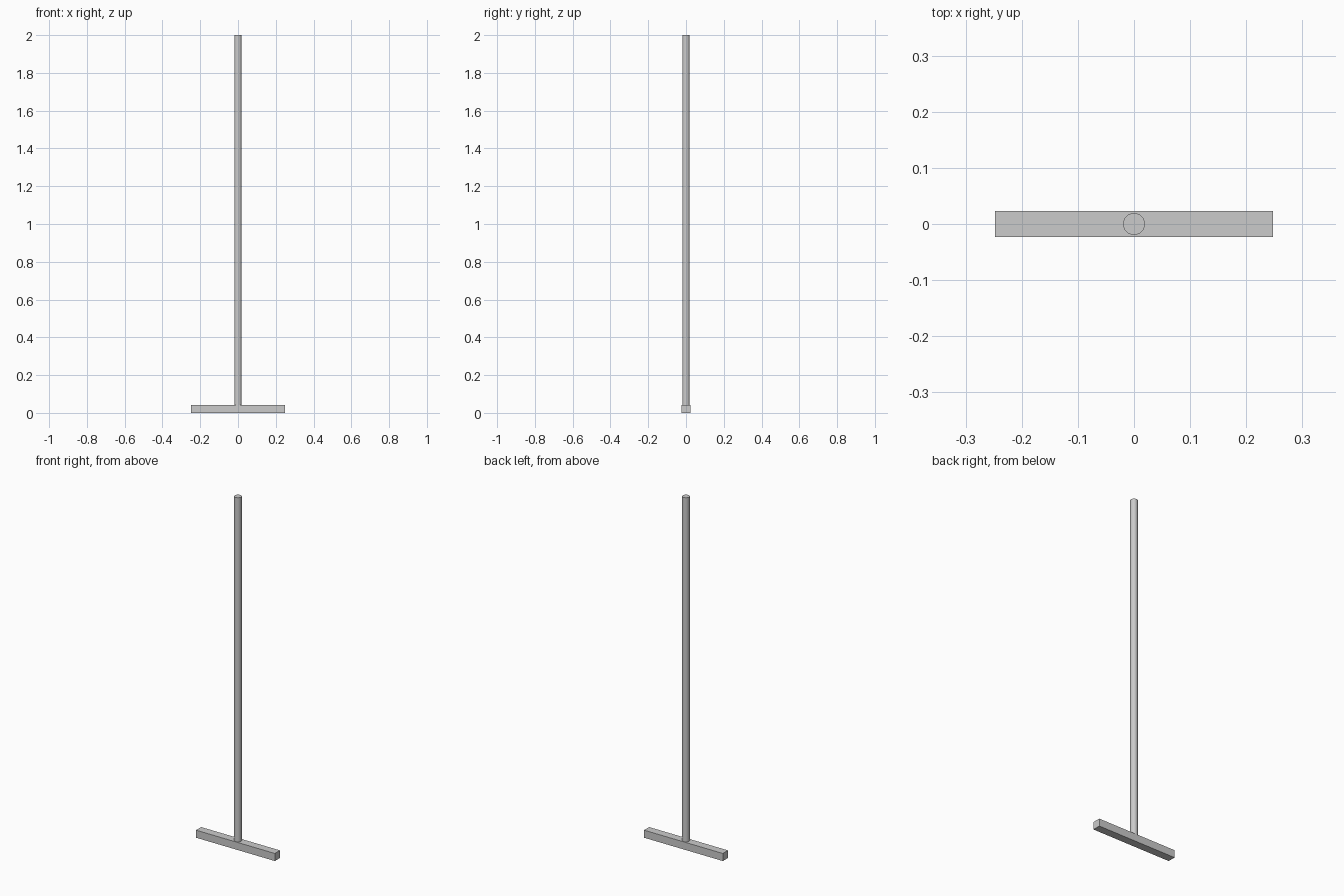
import bpy, math

if "Cube" in bpy.data.objects:
    bpy.data.objects.remove(bpy.data.objects["Cube"])

BAR = (0.496, 0.046, 0.043)
POLE_R = 0.0195
TOP = 2.0

# Square foot bar lying on the ground
bpy.ops.mesh.primitive_cube_add(size=1, location=(0, 0, BAR[2] / 2))
bar = bpy.context.object
bar.name = "foot_bar"
bar.scale = BAR
bpy.ops.object.transform_apply(location=False, rotation=False, scale=True)

# Round upright pole, seated slightly into the bar
base = BAR[2] - 0.003
bpy.ops.mesh.primitive_cylinder_add(vertices=32, radius=POLE_R, depth=TOP - base,
                                    location=(0, 0, (TOP + base) / 2))
pole = bpy.context.object
pole.name = "upright_pole"
bpy.ops.object.shade_smooth_by_angle(angle=math.radians(30))
